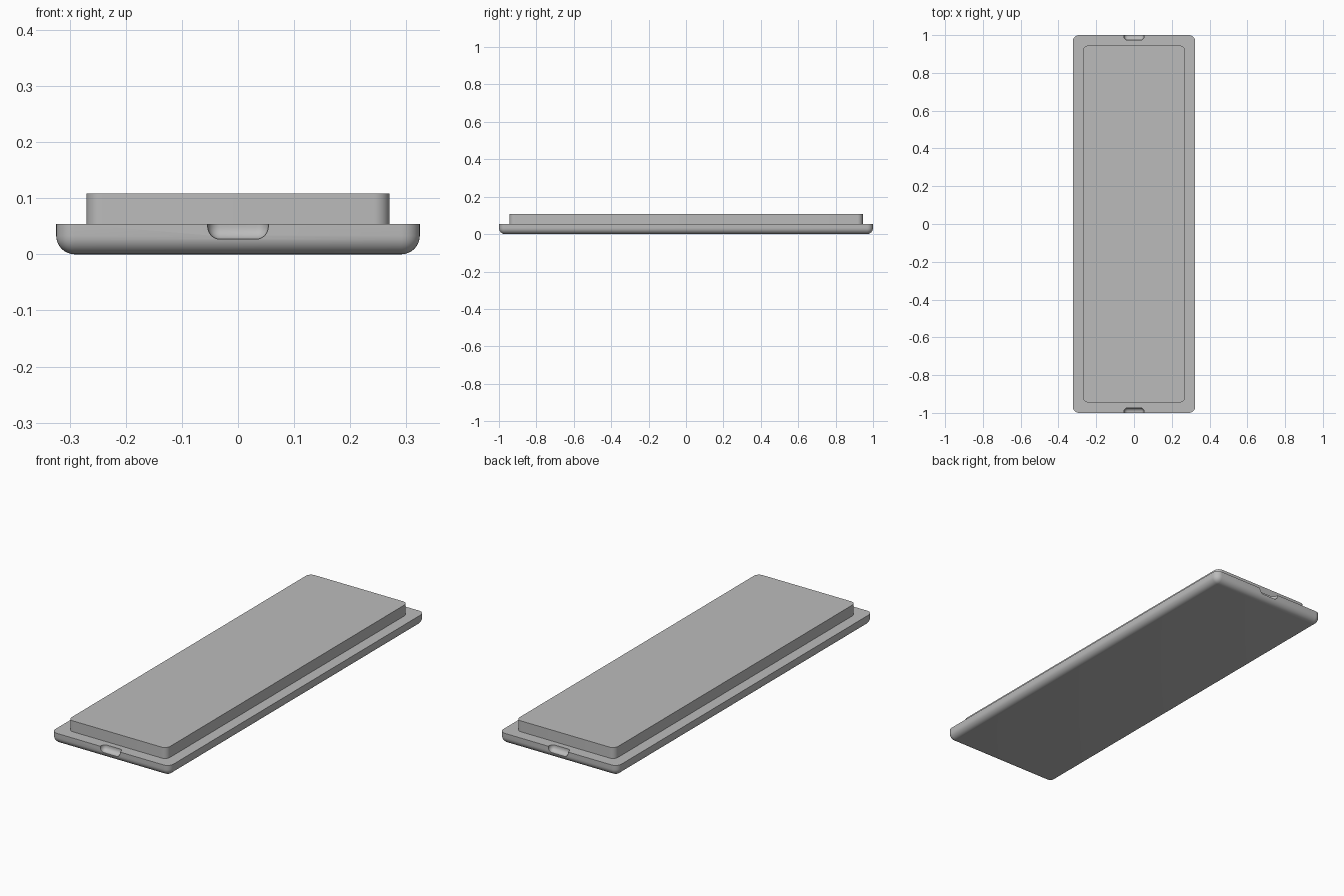
import bpy, bmesh, math

default = bpy.data.objects.get("Cube")
if default:
    bpy.data.objects.remove(default, do_unlink=True)

grey = bpy.data.materials.new("plain grey")
grey.use_nodes = True
colour = (0.5, 0.5, 0.5, 1)
grey.diffuse_color = colour
grey.node_tree.nodes["Principled BSDF"].inputs["Base Color"].default_value = colour


def rounded_box(name, low, high, radius, pick, segments=8):
    """Box between two corners; edges accepted by pick(edge) are rounded."""
    bm = bmesh.new()
    bmesh.ops.create_cube(bm, size=1)
    for v in bm.verts:
        v.co = [low[i] + (v.co[i] + 0.5) * (high[i] - low[i]) for i in range(3)]
    bmesh.ops.bevel(bm, geom=[e for e in bm.edges if pick(e)], offset=radius,
                    segments=segments, profile=0.5, affect='EDGES', clamp_overlap=True)
    mesh = bpy.data.meshes.new(name)
    bm.to_mesh(mesh)
    bm.free()
    mesh.materials.append(grey)
    obj = bpy.data.objects.new(name, mesh)
    bpy.context.collection.objects.link(obj)
    return obj


def upright(e):
    return abs(e.verts[0].co.z - e.verts[1].co.z) > 1e-4


base_top, cover_top = 0.054, 0.108

# Tray with rounded corners and rounded underside
base = rounded_box("base_tray", (-0.324, -1, 0), (0.324, 1, base_top), 0.033,
                   lambda e: upright(e) or max(v.co.z for v in e.verts) < 1e-4)

# Raised lid with rounded upright corners
cover = rounded_box("raised_lid", (-0.27, -0.945, base_top),
                    (0.27, 0.945, cover_top), 0.028, upright)

# Finger notches scooped out of both ends
cutters = []
for end, y0, y1 in (("front", -1.1, -0.973), ("back", 0.973, 1.1)):
    cutter = rounded_box(end + "_notch_cutter", (-0.054, y0, 0.027),
                         (0.054, y1, 0.12), 0.022, lambda e: True)
    cutter.hide_render = True
    cutters.append(cutter)
    mod = base.modifiers.new(end + "_notch", 'BOOLEAN')
    mod.operation = 'DIFFERENCE'
    mod.solver = 'EXACT'
    mod.object = cutter

# Bake the notches into the tray and discard the cutters
depsgraph = bpy.context.evaluated_depsgraph_get()
cut_mesh = bpy.data.meshes.new_from_object(base.evaluated_get(depsgraph))
base.modifiers.clear()
base.data = cut_mesh
for cutter in cutters:
    bpy.data.objects.remove(cutter, do_unlink=True)

# Smooth curves, crisp edges
bpy.ops.object.select_all(action='DESELECT')
for obj in (base, cover):
    obj.select_set(True)
bpy.context.view_layer.objects.active = base
bpy.ops.object.shade_smooth_by_angle(angle=math.radians(30))
